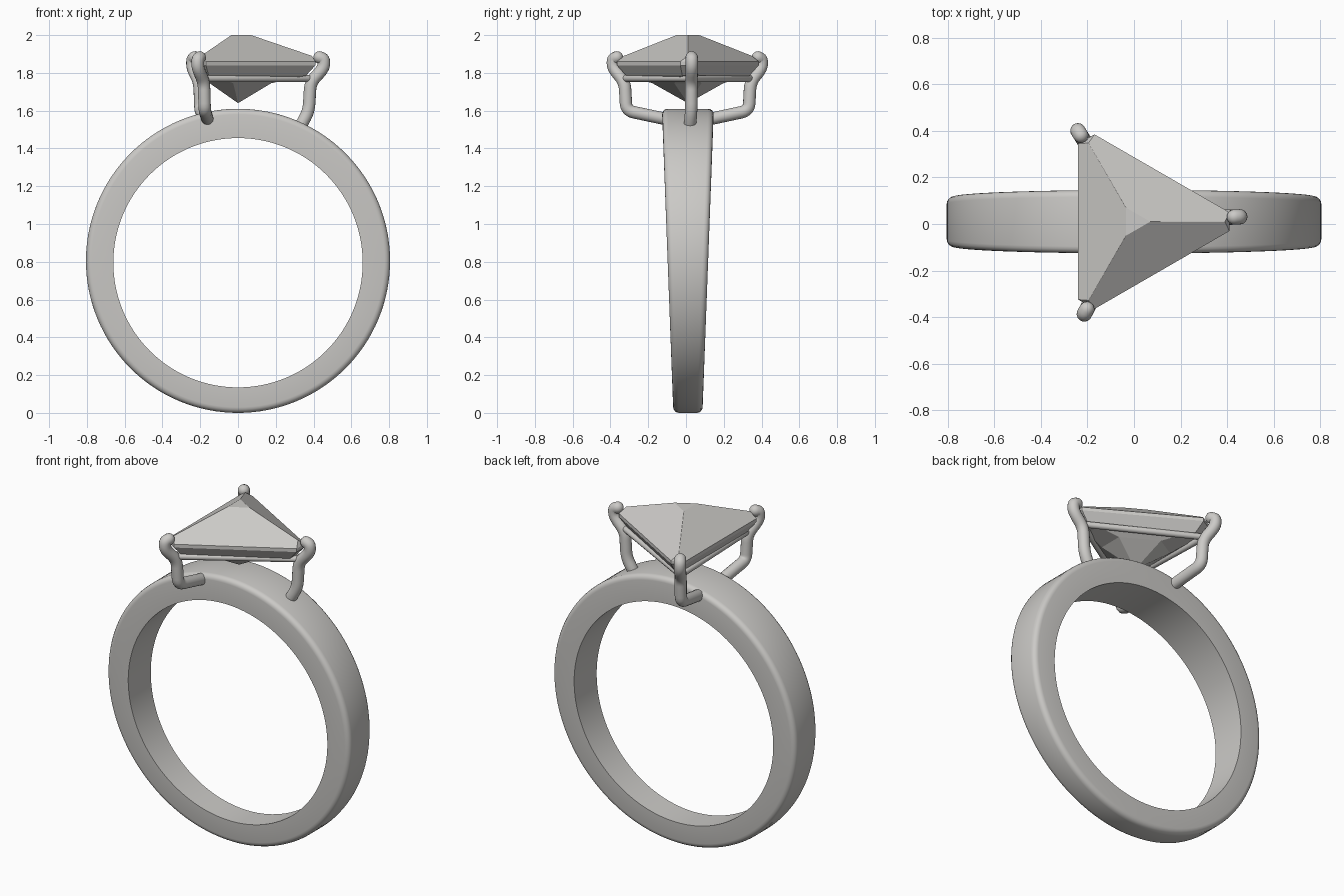
import bpy, bmesh, math
from mathutils import Vector

cube = bpy.data.objects.get("Cube")
if cube:
    bpy.data.objects.remove(cube, do_unlink=True)

metal = bpy.data.materials.new("pale warm grey")
metal.use_nodes = True
colour = (0.6, 0.59, 0.57, 1)
metal.diffuse_color = colour
metal.node_tree.nodes["Principled BSDF"].inputs["Base Color"].default_value = colour


def finish(name, bm, smooth_angle=None):
    """Turn a bmesh into a named, coloured object."""
    bmesh.ops.recalc_face_normals(bm, faces=bm.faces)
    mesh = bpy.data.meshes.new(name)
    bm.to_mesh(mesh)
    bm.free()
    mesh.materials.append(metal)
    obj = bpy.data.objects.new(name, mesh)
    bpy.context.collection.objects.link(obj)
    if smooth_angle:
        bpy.ops.object.select_all(action='DESELECT')
        obj.select_set(True)
        bpy.context.view_layer.objects.active = obj
        bpy.ops.object.shade_smooth_by_angle(angle=math.radians(smooth_angle))
    return obj


def bridge(bm, a, b):
    n = len(a)
    for i in range(n):
        bm.faces.new((a[i], a[(i + 1) % n], b[(i + 1) % n], b[i]))


def rounded(points, amount=0.04, steps=5):
    """Soften the corners of a path."""
    pts = [Vector(p) for p in points]
    out = [pts[0]]
    for a, b, c in zip(pts, pts[1:], pts[2:]):
        s = b + (a - b).normalized() * min(amount, (a - b).length * 0.45)
        e = b + (c - b).normalized() * min(amount, (c - b).length * 0.45)
        for k in range(steps + 1):
            t = k / steps
            out.append(s * (1 - t) ** 2 + b * 2 * t * (1 - t) + e * t * t)
    return out + [pts[-1]]


def tube(name, path, radius, sides=16):
    """Round wire with domed ends along a path."""
    bm = bmesh.new()
    rings = []
    tangents = [(path[min(i + 1, len(path) - 1)] - path[max(i - 1, 0)]).normalized()
                for i in range(len(path))]
    side = tangents[0].orthogonal().normalized()
    stations = []
    dome = [math.radians(a) for a in (80, 60, 40, 20)]
    for a in dome:
        stations.append((path[0] - tangents[0] * radius * math.sin(a), tangents[0], math.cos(a)))
    stations += [(p, t, 1) for p, t in zip(path, tangents)]
    for a in reversed(dome):
        stations.append((path[-1] + tangents[-1] * radius * math.sin(a), tangents[-1], math.cos(a)))
    for p, t, scale in stations:
        side = (side - t * side.dot(t)).normalized()
        up = t.cross(side)
        angles = [2 * math.pi * k / sides for k in range(sides)]
        rings.append([bm.verts.new(p + (side * math.cos(a) + up * math.sin(a)) * radius * scale)
                      for a in angles])
    for a, b in zip(rings, rings[1:]):
        bridge(bm, a, b)
    bm.faces.new(rings[0])
    bm.faces.new(rings[-1])
    return finish(name, bm, 50)


# Band: tapered in width towards the bottom, outer edges rounded
def build_band(segments=128, bevel=0.03):
    bm = bmesh.new()
    loops = []
    for i in range(segments):
        a = 2 * math.pi * i / segments
        ca, sa = math.cos(a), math.sin(a)

        def point(radius, centre, y_sign, inset):
            z = centre + radius * sa
            half = 0.077 + 0.0375 * z - inset
            return bm.verts.new((radius * ca, 0.01 + y_sign * half, z))

        loop = [point(0.66, 0.795, -1, 0)]
        arc = [math.radians(d) for d in (0, 22, 45, 67, 90)]
        for q in arc:
            loop.append(point(0.805 - bevel * (1 - math.sin(q)), 0.805, -1, bevel * (1 - math.cos(q))))
        for q in reversed(arc):
            loop.append(point(0.805 - bevel * (1 - math.sin(q)), 0.805, 1, bevel * (1 - math.cos(q))))
        loop.append(point(0.66, 0.795, 1, 0))
        loops.append(loop)
    for i in range(segments):
        bridge(bm, loops[i], loops[(i + 1) % segments])
    return finish("band", bm, 40)


build_band()


# Gem: stacked corner-cut triangles given as height, side distance, corner distance
def build_gem():
    bm = bmesh.new()
    rows = [(2.0, 0.035, 0.0695), (1.89, 0.196, 0.391), (1.86, 0.24, 0.41), (1.84, 0.24, 0.41),
            (1.785, 0.205, 0.36), (1.775, 0.19, 0.30), (1.745, 0.15, 0.175)]
    layers = []
    for z, side, corner in rows:
        half = (2 * side - corner) * math.tan(math.radians(30))
        layer = []
        for k in range(3):
            a = 2 * math.pi * k / 3
            out = Vector((math.cos(a), math.sin(a), 0))
            across = Vector((-out.y, out.x, 0))
            for s in (-1, 1):
                layer.append(bm.verts.new(Vector((0, 0.01, z)) + out * corner + across * half * s))
        layers.append(layer)
    for a, b in zip(layers, layers[1:]):
        bridge(bm, a, b)
    bm.faces.new(layers[0])
    culet = bm.verts.new((0, 0.01, 1.64))
    last = layers[-1]
    for i in range(6):
        bm.faces.new((last[i], last[(i + 1) % 6], culet))
    return finish("gem", bm)


build_gem()


# Prongs: three bent wires gripping the gem corners, with feet sunk in the band
def around(angle, radius, z):
    a = math.radians(angle)
    return Vector((radius * math.cos(a), 0.015 + radius * math.sin(a), z))


prongs = {"right_prong": (242, (-0.16, -0.08, 1.55)),
          "left_prong": (2, (0.33, 0.02, 1.515)),
          "back_prong": (122, (-0.17, 0.10, 1.55))}
for name, (angle, foot) in prongs.items():
    profile = [(0.432, 1.882), (0.456, 1.872), (0.454, 1.825), (0.384, 1.75), (0.375, 1.6)]
    path = [around(angle, r, z) for r, z in profile] + [Vector(foot)]
    tube(name, rounded(path), 0.033)

# Rails: thin wires joining the prongs below the gem
for name, start in (("left_front_rail", 242), ("left_back_rail", 2), ("right_rail", 122)):
    tube(name, [around(start, 0.39, 1.77), around(start + 120, 0.39, 1.77)], 0.018, 12)
